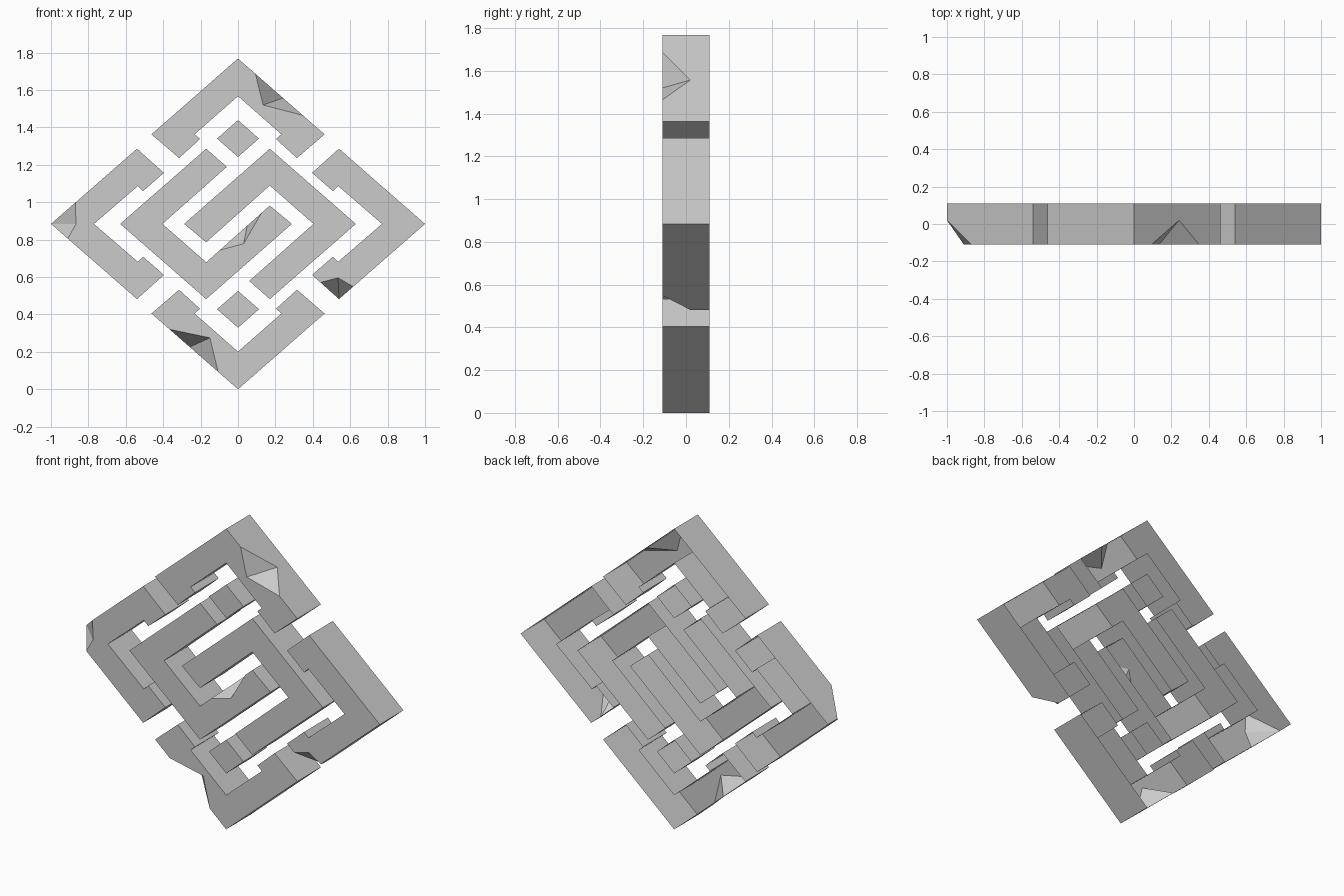
import bpy, bmesh
from mathutils import Vector

FRONT, BACK, MID, APEX = -0.11, 0.11, 0.884, 0.02

if "Cube" in bpy.data.objects:
    bpy.data.objects.remove(bpy.data.objects["Cube"])

stone = bpy.data.materials.new("grey stone")
stone.use_nodes = True
colour = (0.6, 0.6, 0.6, 1)
stone.diffuse_color = colour
stone.node_tree.nodes["Principled BSDF"].inputs["Base Color"].default_value = colour


def add_object(name, bm):
    bmesh.ops.recalc_face_normals(bm, faces=bm.faces[:])
    mesh = bpy.data.meshes.new(name)
    bm.to_mesh(mesh)
    bm.free()
    mesh.materials.append(stone)
    obj = bpy.data.objects.new(name, mesh)
    bpy.context.collection.objects.link(obj)
    return obj


def slab(name, outline):
    """Extrude an outline, given relative to the centre, through the thickness."""
    bm = bmesh.new()
    face = bm.faces.new([bm.verts.new((x, FRONT, MID + z)) for x, z in outline])
    extruded = bmesh.ops.extrude_face_region(bm, geom=[face])["geom"]
    moved = [v for v in extruded if isinstance(v, bmesh.types.BMVert)]
    bmesh.ops.translate(bm, verts=moved, vec=(0, BACK - FRONT, 0))
    return add_object(name, bm)


def chip(target, start, inner, end, apex, outside):
    """Knock a grooved chip out of a front edge; the groove runs inner to apex."""
    a, b, c = (Vector((x, FRONT, z)) for x, z in (start, inner, end))
    d = Vector((apex[0], APEX, apex[1]))
    middle = (b + d) / 2
    points = [d + (d - b) * 0.2, b + (b - d) * 0.2,
              a + (a - middle) * 0.2, c + (c - middle) * 0.2,
              Vector((outside[0], FRONT - 0.15, outside[1]))]
    bm = bmesh.new()
    bmesh.ops.convex_hull(bm, input=[bm.verts.new(p) for p in points])
    cutter = add_object("chip_cutter", bm)
    cutter.hide_render = True
    mod = target.modifiers.new("chip", "BOOLEAN")
    mod.operation, mod.solver, mod.object = "DIFFERENCE", "EXACT", cutter
    bpy.context.view_layer.objects.active = target
    bpy.ops.object.modifier_apply(modifier=mod.name)
    bpy.data.objects.remove(cutter)


def open_back(obj):
    """Remove the back faces, leaving a hollow shell."""
    bm = bmesh.new()
    bm.from_mesh(obj.data)
    back = [f for f in bm.faces if all(v.co.y > BACK - 0.001 for v in f.verts)]
    bmesh.ops.delete(bm, geom=back, context="FACES")
    bm.to_mesh(obj.data)
    bm.free()


# Outer corner brackets: half outlines, mirrored across their axis
upper = [(0, 0.884), (0.463, 0.479), (0.315, 0.352), (0.203, 0.454), (0.232, 0.479), (0, 0.683)]
upper += [(-x, z) for x, z in upper[-2:0:-1]]
side = [(0.54, 0.402), (0.396, 0.273), (0.508, 0.175), (0.535, 0.203), (0.77, 0)]
side = [(1, 0)] + side + [(x, -z) for x, z in side[-2::-1]]
top_bracket = slab("top_bracket", upper)
bottom_bracket = slab("bottom_bracket", [(x, -z) for x, z in upper])
left_bracket = slab("left_bracket", side)
right_bracket = slab("right_bracket", [(-x, z) for x, z in side])
parts = [top_bracket, bottom_bracket, left_bracket, right_bracket]

# Small diamonds inside the top and bottom brackets
for name, s in (("top_diamond", 1), ("bottom_diamond", -1)):
    parts.append(slab(name, [(0, s * 0.555), (0.112, s * 0.456),
                             (0, s * 0.358), (-0.112, s * 0.456)]))

# Two interlocking hooks, one the half turn of the other
hook = [(-0.17, 0.402), (-0.06, 0.305), (-0.404, 0), (-0.17, -0.205),
        (0.17, 0.098), (0.288, 0), (-0.17, -0.402), (-0.63, 0)]
lower_hook = slab("lower_hook", hook)
parts += [lower_hook, slab("upper_hook", [(-x, -z) for x, z in hook])]

# Chipped edges
chip(top_bracket, (0.094, 1.683), (0.134, 1.52), (0.348, 1.464), (0.241, 1.557), (0.32, 1.66))
chip(bottom_bracket, (-0.364, 0.32), (-0.15, 0.275), (-0.107, 0.094), (-0.257, 0.226), (-0.33, 0.13))
chip(right_bracket, (-0.87, 0.996), (-0.866, 0.884), (-0.91, 0.805), (-1, 0.884), (-1.15, 0.884))
chip(left_bracket, (0.438, 0.57), (0.535, 0.596), (0.615, 0.549), (0.54, 0.482), (0.54, 0.36))
chip(lower_hook, (-0.1, 0.743), (0.03, 0.778), (0.128, 0.947), (0.05, 0.877), (0, 0.92))

for part in parts:
    open_back(part)
